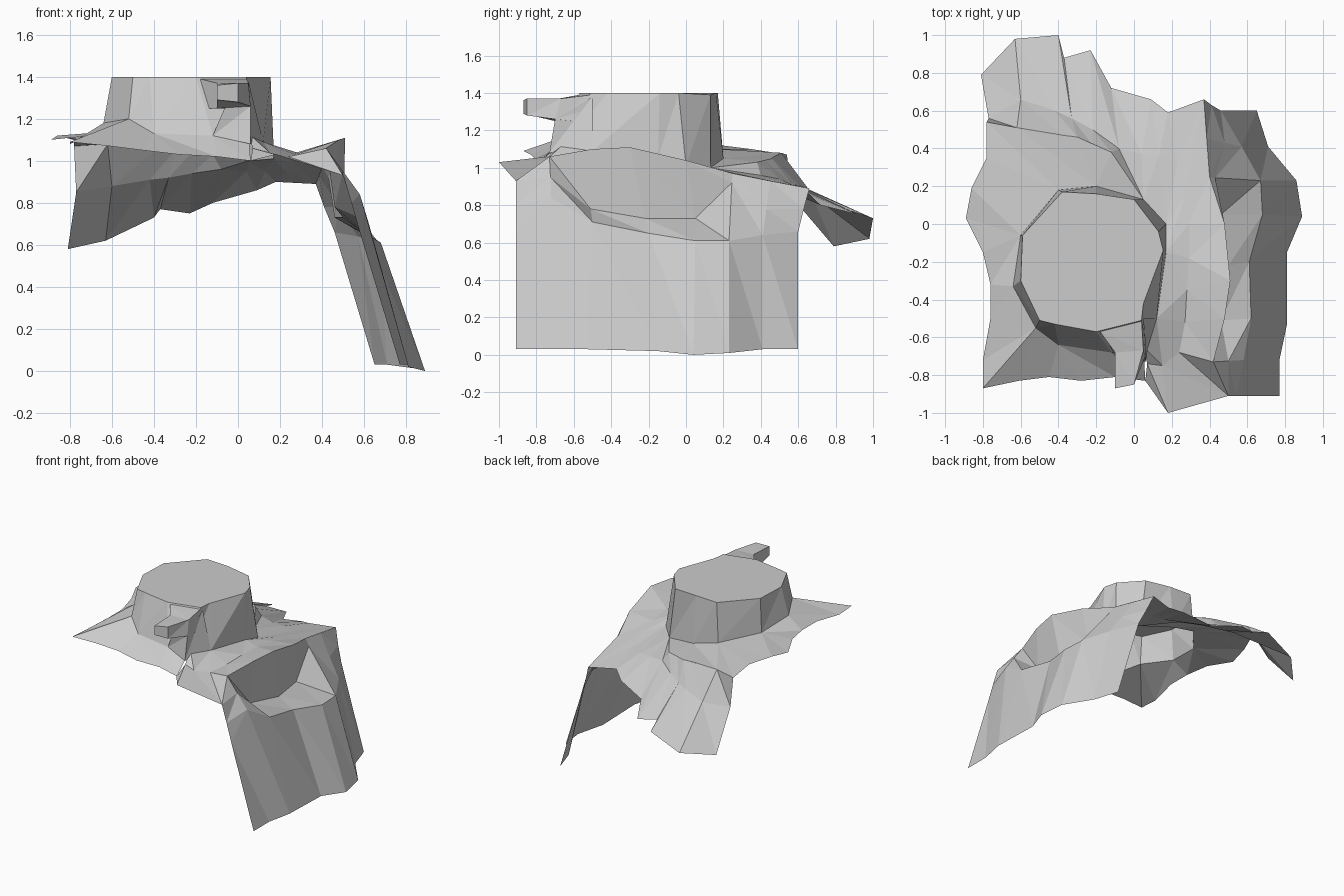
import bpy

grey = bpy.data.materials.new("stone grey")
grey.diffuse_color = (0.6, 0.6, 0.6, 1)


def make(name, verts, faces):
    me = bpy.data.meshes.new(name)
    me.from_pydata(verts, [], faces)
    me.materials.append(grey)
    me.validate()
    ob = bpy.data.objects.new(name, me)
    bpy.context.collection.objects.link(ob)
    return ob


def loft(name, rows, closed=False, cap=False):
    """Skin neighbouring columns of points; optionally close the loop and cap its last ring."""
    n, k = len(rows), len(rows[0])
    verts = [p for r in rows for p in r]
    faces = []
    for i in range(n if closed else n - 1):
        a, b = i * k, ((i + 1) % n) * k
        for j in range(k - 1):
            faces += [(a + j, a + j + 1, b + j + 1), (a + j, b + j + 1, b + j)]
    if cap:
        faces.append([i * k + k - 1 for i in range(n)])
    return make(name, verts, faces)


# flat-topped plateau: foot and top point for each corner
plateau = [
    [(-.64, -.33, 1.18), (-.6, -.3, 1.4)],
    [(-.52, -.55, 1.2), (-.5, -.51, 1.4)],
    [(-.4, -.64, 1.13), (-.42, -.53, 1.4)],
    [(-.12, -.68, 1.12), (-.2, -.57, 1.4)],
    [(.05, -.65, 1.13), (.04, -.51, 1.4)],
    [(.12, -.5, 1.09), (.05, -.42, 1.4)],
    [(.17, -.15, 1.05), (.155, -.14, 1.4)],
    [(.17, .0, 1.01), (.13, -.04, 1.4)],
    [(.05, .13, 1), (0, .13, 1.39)],
    [(-.2, .2, 1.05), (-.2, .16, 1.4)],
    [(-.4, .18, 1.1), (-.38, .17, 1.4)],
    [(-.6, -.06, 1.14), (-.59, -.06, 1.4)],
]
loft("plateau", plateau, closed=True, cap=True)
foot = [p[0] for p in plateau]

# right and back ground: plateau foot, valley, outer edge
ridge = [
    [foot[4], (.07, -.74, 1.06), (.06, -.83, 1.0)],
    [foot[5], (.15, -.75, 1.04), (.18, -1, 1.03)],
    [foot[5], (.24, -.68, 1.02), (.5, -.91, .93)],
    [foot[5], (.27, -.52, 1.03), (.42, -.73, 1.06)],
    [foot[6], (.28, -.35, 1.04), (.48, -.5, 1.1)],
    [foot[6], (.29, -.18, 1.04), (.51, -.3, 1.11)],
    [foot[6], (.29, 0, 1.02), (.48, 0, 1.04)],
    [foot[7], (.27, .15, .99), (.4, .25, .97)],
    [foot[7], (.23, .33, .95), (.37, .66, .89)],
    [foot[8], (.13, .36, .95), (.18, .59, .9)],
    [foot[8], (.04, .37, .95), (.09, .66, .86)],
    [foot[8], (-.08, .4, .96), (-.12, .72, .8)],
]
loft("ground_right", ridge)

# left brim around the plateau: foot and outer edge
brim = [
    [foot[8], (-.08, .4, .96)],
    [foot[9], (-.12, .38, 1.03)],
    [foot[9], (-.3, .46, 1.05)],
    [foot[10], (-.62, .51, 1.08)],
    [foot[10], (-.78, .54, 1.07)],
    [foot[10], (-.78, .35, 1.1)],
    [foot[11], (-.86, .19, 1.12)],
    [foot[11], (-.89, .03, 1.1)],
    [foot[11], (-.8, -.15, 1.11)],
    [foot[0], (-.76, -.32, 1.1)],
    [foot[0], (-.76, -.5, 1.1)],
    [foot[1], (-.8, -.72, 1.08)],
    [foot[1], (-.8, -.87, 1.09)],
    [foot[1], (-.61, -.83, 1.07)],
    [foot[2], (-.45, -.81, 1.05)],
    [foot[2], (-.28, -.83, 1.03)],
    [foot[3], (-.1, -.81, 1.02)],
    [foot[4], (.06, -.83, 1.0)],
]
loft("brim", brim)

# lower lobe stepping down at the back left
lobe = [
    [(-.12, .38, 1.03), (-.08, .4, .96), (-.12, .72, .8)],
    [(-.22, .42, 1.04), (-.22, .5, .94), (-.23, .92, .75)],
    [(-.3, .46, 1.05), (-.33, .56, .92), (-.37, .88, .77)],
    [(-.38, .47, 1.06), (-.42, .6, .91), (-.4, 1, .73)],
    [(-.62, .51, 1.08), (-.6, .66, .88), (-.63, .98, .62)],
    [(-.78, .54, 1.07), (-.77, .56, .85), (-.81, .79, .58)],
]
loft("back_lobe", lobe)

# steep apron on the right: rim, recess, lip, bottom edge
apron = [
    [(.5, -.91, .93), (.54, -.91, .8), (.58, -.91, .66), (.77, -.91, .03)],
    [(.42, -.73, 1.06), (.5, -.725, .95), (.58, -.72, .84), (.77, -.72, .03)],
    [(.48, -.5, 1.1), (.46, -.51, .78), (.62, -.5, .71), (.81, -.53, .03)],
    [(.51, -.3, 1.11), (.5, -.22, .73), (.61, -.2, .65), (.81, -.15, .02)],
    [(.48, 0, 1.04), (.46, .05, .73), (.68, .05, .61), (.89, .04, 0)],
    [(.4, .25, .97), (.43, .245, .92), (.67, .23, .61), (.86, .23, .01)],
    [(.385, .45, .93), (.48, .43, .78), (.57, .41, .64), (.71, .41, .03)],
    [(.37, .66, .89), (.41, .63, .78), (.46, .6, .66), (.65, .6, .03)],
]
loft("apron", apron)

# small spout on a neck at the front of the plateau
spout = [
    [(-.18, -.57, 1.39), (-.1, -.68, 1.37), (-.1, -.87, 1.36)],
    [(.04, -.51, 1.39), (.05, -.67, 1.37), (.0, -.85, 1.37)],
    [(.06, -.6, 1.25), (.06, -.7, 1.26), (.0, -.85, 1.28)],
    [(-.14, -.62, 1.25), (-.1, -.7, 1.25), (-.1, -.87, 1.29)],
]
loft("spout", spout, closed=True, cap=True)
loft("spout_neck", [
    [(-.12, -.68, 1.12), (-.06, -.7, 1.26)],
    [(.06, -.73, 1.08), (.06, -.7, 1.26)],
    [(.12, -.5, 1.09), (.05, -.5, 1.38)],
])
